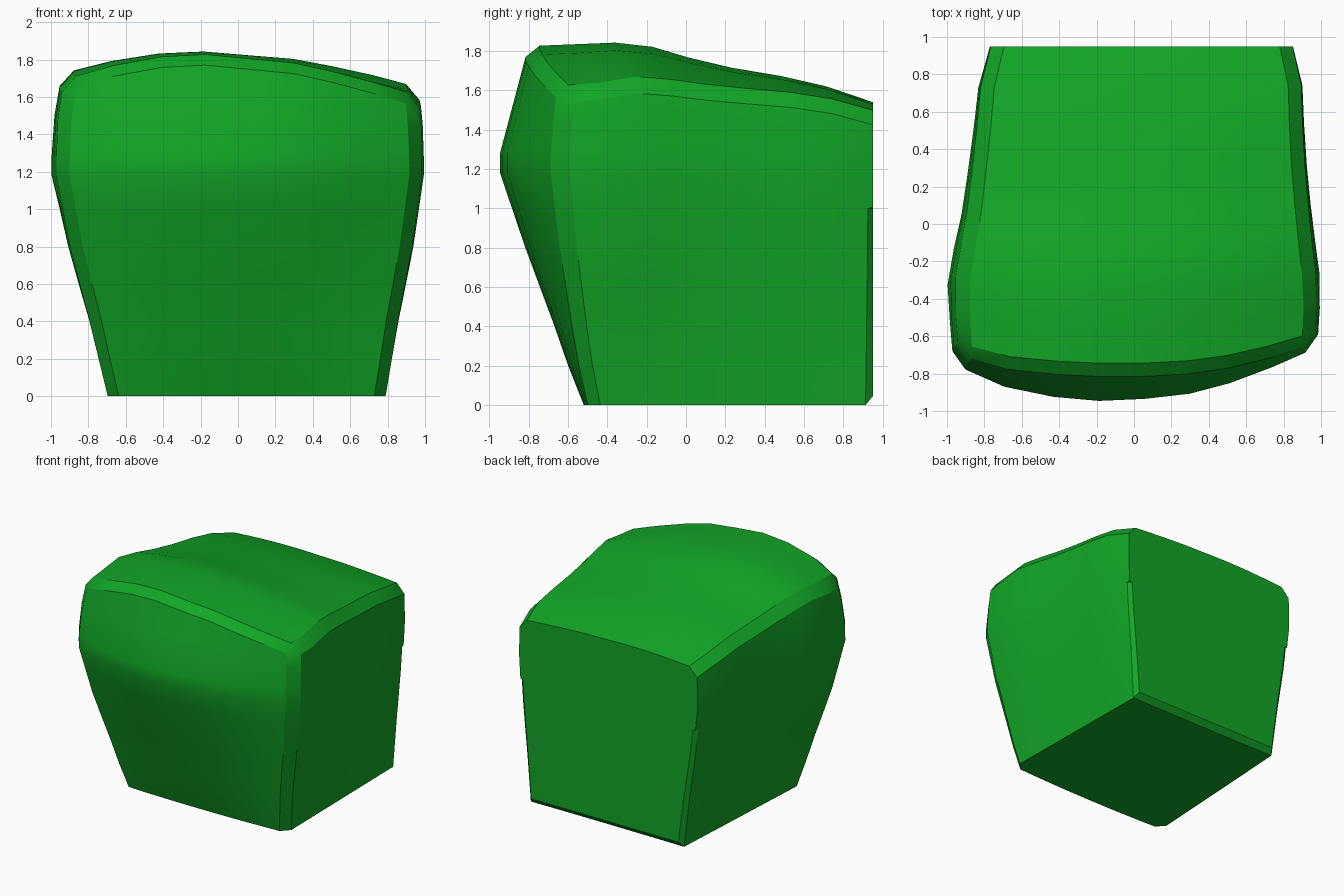
import bpy, bmesh
from math import radians

cube = bpy.data.objects.get("Cube")
if cube:
    bpy.data.objects.remove(cube, do_unlink=True)


def curve(t, keys):
    """Straight interpolation through (position, value) keys."""
    for (a, p), (b, q) in zip(keys, keys[1:]):
        if t <= b:
            return p + (q - p) * max(0, (t - a) / (b - a))
    return keys[-1][1]


BACK = 0.95
# Side walls: widest outline seen from above
WIDE_POS = [(-.65, .98), (-.35, 1), (-.2, .985), (0, .955), (.4, .915), (.75, .9), (BACK, .85)]
WIDE_NEG = [(-.74, -.965), (-.35, -1), (-.2, -.98), (0, -.93), (.4, -.87), (.75, -.83), (BACK, -.77)]
FOOT_POS = [(-.5, .79), (BACK, .77)]
FOOT_NEG = [(-.5, -.7), (BACK, -.62)]
FLARE = [(0, 0), (.4, .33), (.8, .72), (1.18, 1), (1.28, 1), (1.5, .96), (1.7, .84)]
# Front wall: profile up the middle and how far it falls back to each side
FRONT = [(0, -.52), (.2, -.6), (.4, -.67), (.8, -.82), (1.18, -.95), (1.28, -.95), (1.84, -.8)]
BULGE = [(-1, .2), (-.72, .08), (-.5, .03), (-.15, 0), (.25, .03), (.6, .12), (1, .29)]
BULGE_UP = [(0, .08), (.4, .35), (1.18, 1), (1.28, 1), (1.8, .65)]
# Top: ridge from front to back and how far it drops to each side
RIDGE = [(-.8, 1.825), (-.3, 1.845), (-.2, 1.83), (0, 1.77), (.2, 1.72), (.5, 1.67), (.8, 1.6), (BACK, 1.54)]
DROP = [(-1, .14), (-.72, .06), (-.5, .015), (-.2, 0), (.3, .045), (.65, .12), (1, .23)]
DROP_BACK = [(-.5, 1), (-.3, .85), (0, .6), (.4, .4), (BACK, .2)]

COLS = [-1, -.72, -.45, -.2, .05, .3, .52, .75, 1]
ROWS = [0, .13, .25, .36, .47, .6, .74, .87, 1]
LEVELS = [0, .2, .4, .6, .8, 1, 1.18, 1.28]
UPPER = [.5, 1]


def place(u, v, k):
    """Position of a lattice point: column, depth and level."""
    low = k < len(LEVELS)
    z = LEVELS[k] if low else 1.5
    for _ in range(3):
        front = curve(z, FRONT) + curve(u, BULGE) * curve(z, BULGE_UP)
        y = front + (BACK - front) * v
        if not low:
            top = curve(y, RIDGE) - curve(u, DROP) * curve(y, DROP_BACK)
            z = LEVELS[-1] + (top - LEVELS[-1]) * UPPER[k - len(LEVELS)]
    f = curve(z, FLARE)
    left = curve(y, FOOT_NEG) * (1 - f) + curve(y, WIDE_NEG) * f
    right = curve(y, FOOT_POS) * (1 - f) + curve(y, WIDE_POS) * f
    return left + (right - left) * (u + 1) / 2, y, z


# Lattice shell: six gridded walls sharing their border points
bm = bmesh.new()
weight = bm.edges.layers.float.new("bevel_weight_edge")
size = (len(COLS) - 1, len(ROWS) - 1, len(LEVELS) + len(UPPER) - 1)
verts = {}


def point(ijk):
    if ijk not in verts:
        i, j, k = ijk
        verts[ijk] = bm.verts.new(place(COLS[i], ROWS[j], k))
    return verts[ijk]


for axis in range(3):
    a, b = [n for n in range(3) if n != axis]
    for end in (0, size[axis]):
        for p in range(size[a]):
            for q in range(size[b]):
                quad = []
                for dp, dq in ((0, 0), (1, 0), (1, 1), (0, 1)):
                    ijk = [end] * 3
                    ijk[a], ijk[b] = p + dp, q + dq
                    quad.append(point(tuple(ijk)))
                bm.faces.new(quad)
bmesh.ops.recalc_face_normals(bm, faces=bm.faces)

# Chamfer weights by border edge
index = {vert: ijk for ijk, vert in verts.items()}
for e in bm.edges:
    ends = [index[v] for v in e.verts]
    on = [{n for n in (0, size[ax]) if all(p[ax] == n for p in ends)} for ax in range(3)]
    side, deep, tall = on
    z = (e.verts[0].co.z + e.verts[1].co.z) / 2
    if side and 0 in deep:
        e[weight] = 0.6 + 0.4 * min(1, z)
    elif side and size[1] in deep:
        e[weight] = max(0, 0.7 * (1 - z))
    elif size[2] in tall and side:
        e[weight] = 0.9
    elif size[2] in tall and 0 in deep:
        e[weight] = 0.75
    elif 0 in tall and size[1] in deep:
        e[weight] = 0.6

mesh = bpy.data.meshes.new("block_body")
bm.to_mesh(mesh)
bm.free()
body = bpy.data.objects.new("block_body", mesh)
bpy.context.collection.objects.link(body)

bevel = body.modifiers.new("chamfer", 'BEVEL')
bevel.limit_method = 'WEIGHT'
bevel.width = 0.075
bevel.segments = 1

# Single green material
color = (0.006, 0.38, 0.02, 1)
green = bpy.data.materials.new("leaf_green")
green.use_nodes = True
green.diffuse_color = color
green.node_tree.nodes["Principled BSDF"].inputs["Base Color"].default_value = color
mesh.materials.append(green)

bpy.context.view_layer.objects.active = body
body.select_set(True)
bpy.ops.object.modifier_apply(modifier="chamfer")
bpy.ops.object.shade_smooth_by_angle(angle=radians(30))
